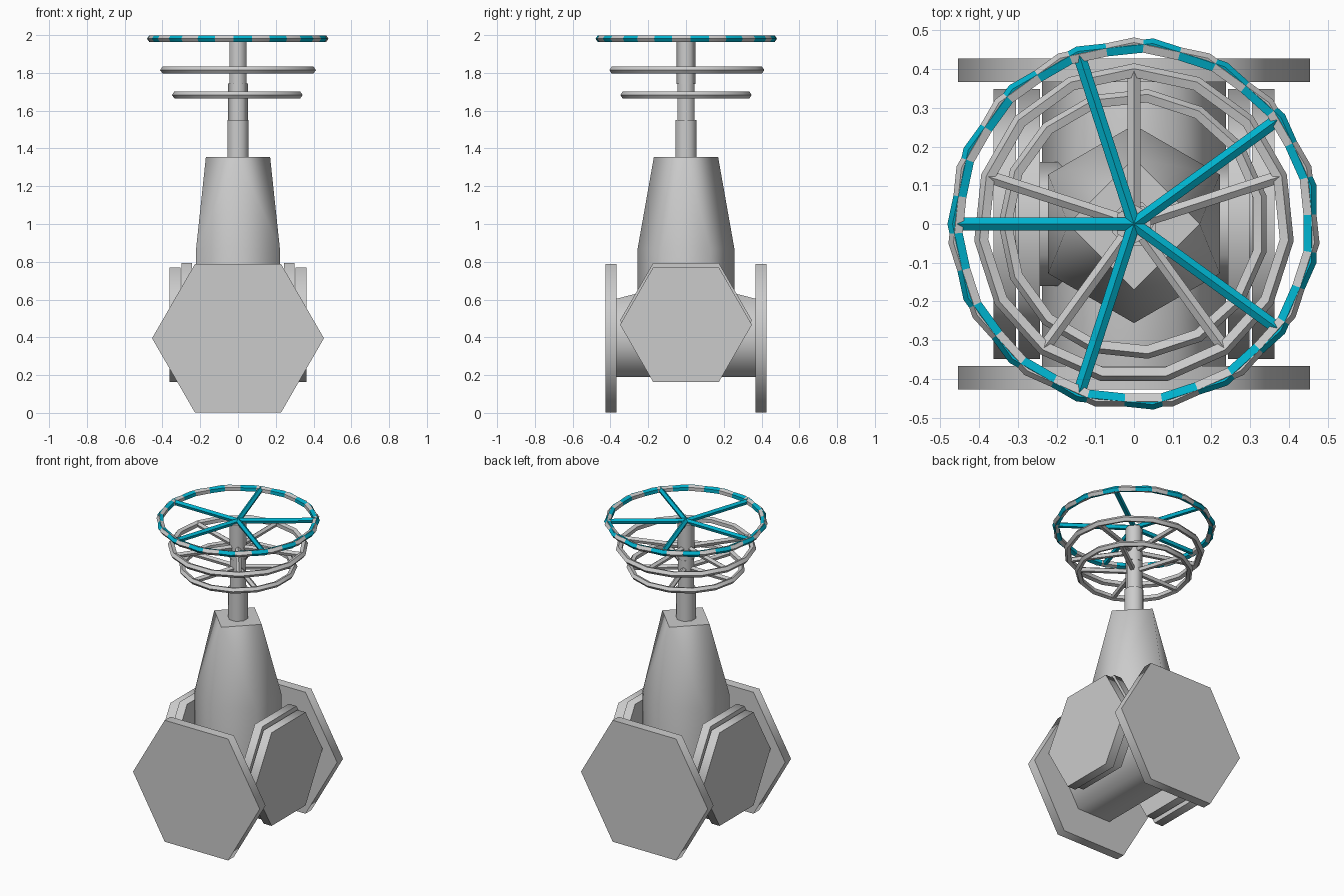
import bpy, bmesh
from math import pi, cos, sin, radians
from mathutils import Vector, Matrix

if "Cube" in bpy.data.objects:
    bpy.data.objects.remove(bpy.data.objects["Cube"])


def smooth(ob, angle=65):
    bpy.ops.object.select_all(action='DESELECT')
    ob.select_set(True)
    bpy.context.view_layer.objects.active = ob
    bpy.ops.object.shade_smooth_by_angle(angle=radians(angle))


def hull(name, rings):
    """Convex solid through several rings of points."""
    bm = bmesh.new()
    for p in (p for ring in rings for p in ring):
        bm.verts.new(p)
    bmesh.ops.convex_hull(bm, input=bm.verts[:])
    bmesh.ops.dissolve_limit(bm, angle_limit=0.005, verts=bm.verts[:], edges=bm.edges[:])
    bmesh.ops.recalc_face_normals(bm, faces=bm.faces[:])
    me = bpy.data.meshes.new(name)
    bm.to_mesh(me)
    bm.free()
    ob = bpy.data.objects.new(name, me)
    bpy.context.collection.objects.link(ob)
    smooth(ob)
    return ob


def ring(r, axis, pos, cz=0.0, n=6, phase=0.0):
    """Polygon across the given axis; cz is the centre height for flat axes."""
    pts = []
    for i in range(n):
        a = phase + 2 * pi * i / n
        u, v = r * cos(a), r * sin(a)
        pts.append({'x': (pos, u, cz + v), 'y': (u, pos, cz + v), 'z': (u, v, pos)}[axis])
    return pts


def prism(name, r, axis, lo, hi, cz=0.0, n=6, phase=0.0):
    return hull(name, [ring(r, axis, p, cz, n, phase) for p in (lo, hi)])


# main pipe, slightly raised under the bonnet
saddle = [(x, y, 0.635) for x in (-0.1, 0.1) for y in (-0.25, 0.25)]
hull("main_pipe", [ring(0.238, 'y', y, 0.395) for y in (-0.38, 0.38)] + [saddle])

# end flanges and paired side flanges
for s, side in ((-1, "a"), (1, "b")):
    prism("pipe_flange_" + side, 0.455, 'y', s * 0.367, s * 0.427, 0.395)
    prism("side_flange_inner_" + side, 0.349, 'x', s * 0.243, s * 0.298, 0.49)
    prism("side_flange_outer_" + side, 0.349, 'x', s * 0.305, s * 0.363, 0.467)
prism("side_pipe", 0.16, 'x', -0.32, 0.32, 0.467)

# bonnet: six sides below, four at the top
hull("bonnet", [ring(0.256, 'z', 0.42, phase=pi / 2),
                ring(0.256, 'z', 0.87, phase=pi / 2),
                ring(0.17, 'z', 1.355, n=4)])

# stem in stepped sections
prism("stem_collar", 0.06, 'z', 1.34, 1.55, n=8, phase=pi / 8)
prism("stem_lower", 0.052, 'z', 1.54, 1.745, n=6)
prism("stem_upper", 0.051, 'z', 1.74, 1.975, n=6, phase=pi / 2)

cyan = bpy.data.materials.new("cyan_paint")
cyan.diffuse_color = (0.0, 0.45, 0.62, 1)
cyan.use_nodes = True
cyan.node_tree.nodes["Principled BSDF"].inputs["Base Color"].default_value = cyan.diffuse_color


def handwheel(name, z, outer, tube, turn, sides=15, mat=None):
    """Low-poly rim with five spokes."""
    bpy.ops.mesh.primitive_torus_add(major_segments=sides, minor_segments=5,
                                     major_radius=outer - tube, minor_radius=tube,
                                     location=(0, 0, z), rotation=(0, 0, turn))
    rim = bpy.context.object
    rim.name = name + "_rim"
    smooth(rim, 40)
    parts = [rim]
    for i in range(5):
        spoke = prism(f"{name}_spoke_{i + 1}", 0.017, 'x', 0, outer - tube, n=5, phase=pi / 2)
        spoke.location.z = z
        spoke.rotation_euler.z = turn + i * 2 * pi / 5
        parts.append(spoke)
    if mat:
        for p in parts:
            p.data.materials.append(mat)


# three handwheels up the stem, the top one painted
handwheel("lower_wheel", 1.683, 0.35, 0.019, pi)
handwheel("middle_wheel", 1.815, 0.415, 0.02, pi / 2)
handwheel("top_wheel", 1.981, 0.482, 0.019, pi, mat=cyan)

# bare metal rim showing through the paint
bpy.ops.mesh.primitive_torus_add(major_segments=15, minor_segments=5, major_radius=0.463,
                                 minor_radius=0.019, location=(0, 0, 1.981),
                                 rotation=(0, 0, pi / 2))
bpy.context.object.name = "top_wheel_bare_rim"
smooth(bpy.context.object, 40)
